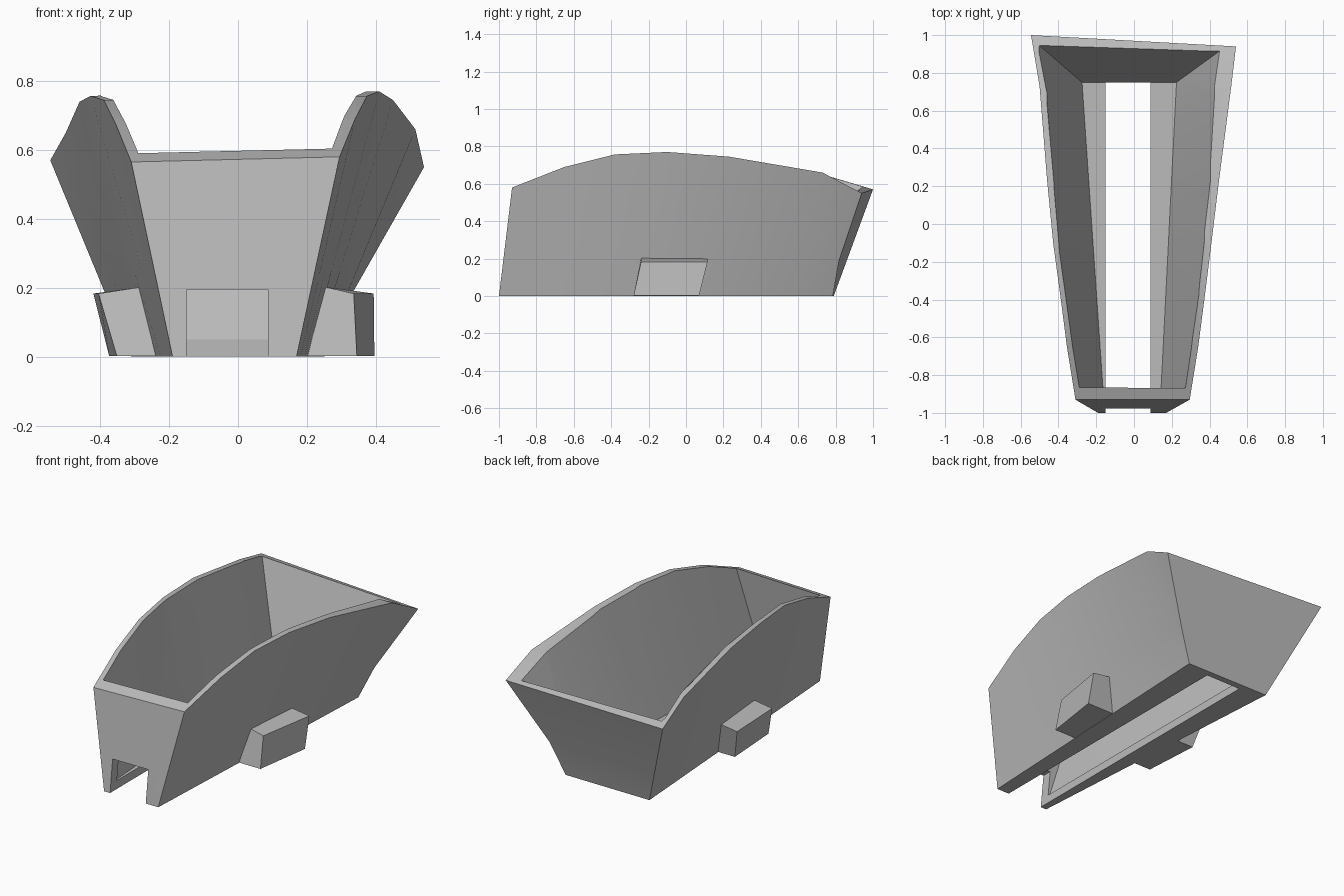
import bpy, bmesh
from mathutils import Vector

cube = bpy.data.objects.get("Cube")
if cube:
    bpy.data.objects.remove(cube, do_unlink=True)

grey = bpy.data.materials.new("plain_grey")
grey.use_nodes = True
grey.diffuse_color = (0.5, 0.5, 0.5, 1)
grey.node_tree.nodes["Principled BSDF"].inputs["Base Color"].default_value = (0.5, 0.5, 0.5, 1)


def make_object(name, bm):
    bmesh.ops.recalc_face_normals(bm, faces=bm.faces)
    mesh = bpy.data.meshes.new(name)
    bm.to_mesh(mesh)
    bm.free()
    mesh.materials.append(grey)
    obj = bpy.data.objects.new(name, mesh)
    bpy.context.collection.objects.link(obj)
    return obj


def loft(name, levels):
    """Solid from stacked levels; a level is (right rail, left rail), front to back."""
    bm = bmesh.new()
    loops = [[bm.verts.new(p) for p in a + b[::-1]] for a, b in levels]
    n = len(loops[0])
    for low, high in zip(loops, loops[1:]):
        for i in range(n):
            j = (i + 1) % n
            bm.faces.new((low[i], low[j], high[j], high[i]))
    bm.faces.new(loops[0][::-1])
    top = loops[-1]
    for i in range(n // 2 - 1):
        bm.faces.new((top[i], top[i + 1], top[n - 2 - i], top[n - 1 - i]))
    return make_object(name, bm)


def straight_rail(front, back, rim):
    """Straight foot rail with one point under every rim point."""
    a, b = Vector(front), Vector(back)
    y0, y1 = rim[0].y, rim[-1].y
    return [a.lerp(b, (p.y - y0) / (y1 - y0)) for p in rim]


def blend(low, high, t):
    return [p.lerp(q, t) for p, q in zip(low, high)]


def points(xs, ys, zs):
    return [Vector(p) for p in zip(xs, ys, zs)]


# Curved rims of the two side walls
ys = [-0.93, -0.65, -0.38, -0.10, 0.23, 0.73]
z_neg = [0.565, 0.675, 0.745, 0.757, 0.74, 0.65, 0.57]
z_pos = [0.58, 0.69, 0.757, 0.77, 0.745, 0.66, 0.55]
rim_neg = points([-0.31, -0.355, -0.39, -0.428, -0.46, -0.50, -0.545], ys + [1.0], z_neg)
rim_pos = points([0.295, 0.34, 0.375, 0.41, 0.45, 0.515, 0.54], ys + [0.94], z_pos)
base_neg = straight_rail((-0.19, -1, 0), (-0.31, 0.79, 0), rim_neg)
base_pos = straight_rail((0.17, -1, 0), (0.25, 0.785, 0), rim_pos)

# Outer body, with a slight bend low on one rear corner
mid_neg, mid_pos = blend(base_neg, rim_neg, 0.34), blend(base_pos, rim_pos, 0.34)
mid_pos[-1] += Vector((-0.015, -0.02, 0))
body = loft("tub_body", [(base_neg, base_pos), (mid_neg, mid_pos), (rim_neg, rim_pos)])

# Cavity, continued above the rim
iy = [-0.87, -0.65, -0.38, -0.10, 0.23, 0.69]
in_neg = points([-0.283, -0.325, -0.362, -0.398, -0.425, -0.458, -0.495], iy + [0.94], z_neg)
in_pos = points([0.267, 0.305, 0.343, 0.372, 0.405, 0.425, 0.448], iy + [0.912], z_pos)
floor_neg = straight_rail((-0.16, -0.935, 0.05), (-0.275, 0.75, 0.05), in_neg)
floor_pos = straight_rail((0.14, -0.935, 0.05), (0.225, 0.75, 0.05), in_pos)
cavity = loft("cavity_cutter", [(floor_neg, floor_pos),
                                (blend(floor_neg, in_neg, 1.25), blend(floor_pos, in_pos, 1.25))])

# Floor slot that also notches the front wall
slot = loft("slot_cutter", [
    ([Vector((-0.15, y, z)) for y in (-1.2, 0.748)],
     [Vector((0.087, y, z)) for y in (-1.2, 0.748)]) for z in (-0.1, 0.195)])

for cutter in (cavity, slot):
    cutter.hide_render = True
    mod = body.modifiers.new("cut", 'BOOLEAN')
    mod.operation, mod.solver, mod.object = 'DIFFERENCE', 'EXACT', cutter
    bpy.context.view_layer.objects.active = body
    bpy.ops.object.modifier_apply(modifier=mod.name)
    bpy.data.objects.remove(cutter, do_unlink=True)


# Side lugs: sheared blocks rooted in the walls
def lug(name, root, front, back):
    levels = []
    for k, (y0, y1, z_in, z_out) in enumerate([(-0.28, 0.07, 0.002, 0.002),
                                               (-0.24, 0.115, 0.203, 0.183)]):
        levels.append(([Vector((root[k], y, z_in)) for y in (y0, y1)],
                       [Vector((x, y, z_out)) for x, y in ((front[k], y0), (back[k], y1))]))
    return loft(name, levels)


lugs = [lug("right_lug", (-0.23, -0.275), (-0.352, -0.405), (-0.374, -0.42)),
        lug("left_lug", (0.195, 0.25), (0.345, 0.336), (0.396, 0.394))]

# Smooth walls with sharp corners
bpy.ops.object.select_all(action='DESELECT')
for obj in [body] + lugs:
    obj.select_set(True)
bpy.context.view_layer.objects.active = body
bpy.ops.object.shade_smooth_by_angle(angle=0.45)
